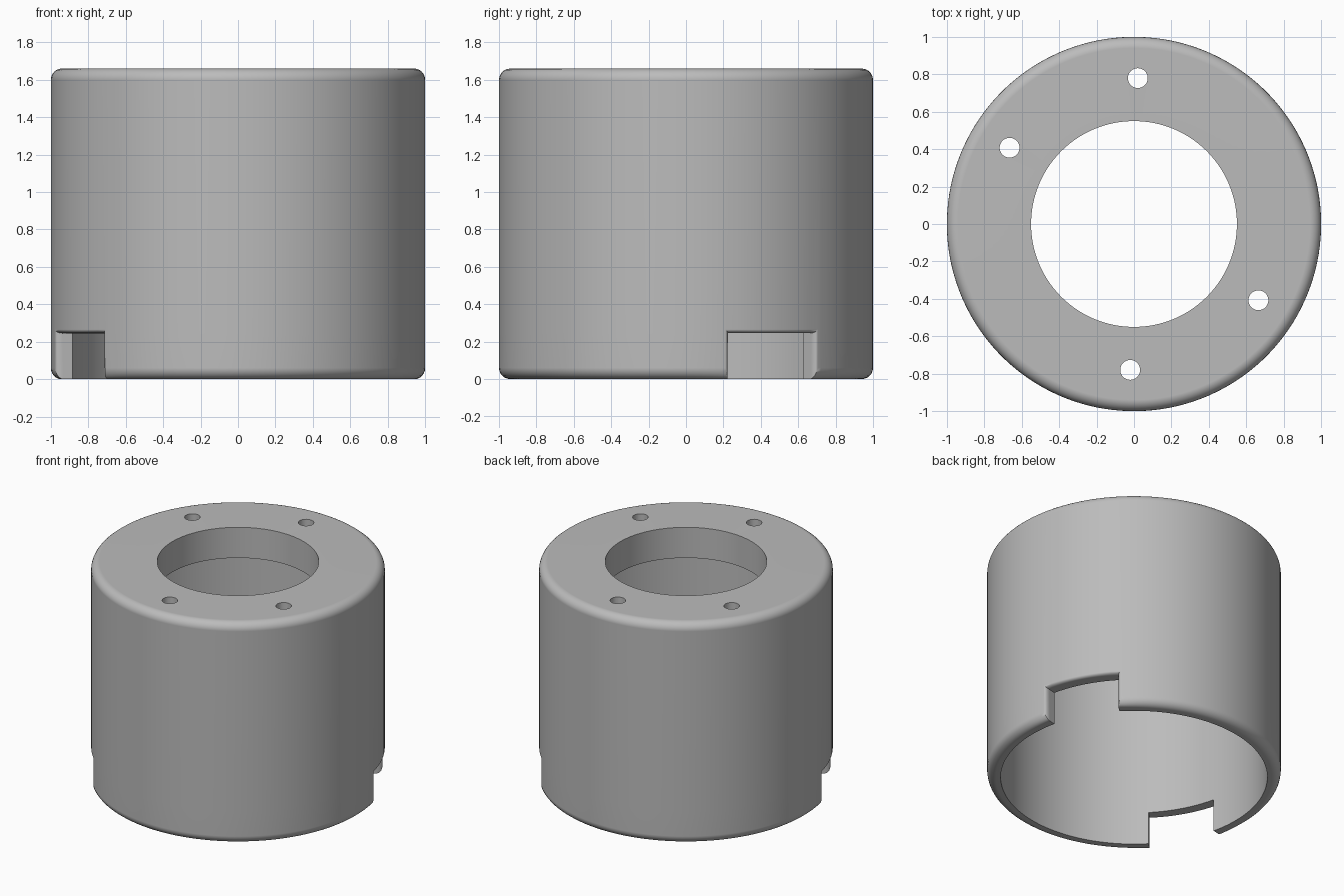
import bpy, bmesh
from math import cos, sin, radians

cube = bpy.data.objects.get("Cube")
if cube:
    bpy.data.objects.remove(cube, do_unlink=True)

# Main dimensions
R_OUT, R_IN, R_HOLE = 1.0, 0.908, 0.55
HEIGHT, PLATE_Z, NOTCH_Z = 1.66, 1.43, 0.245
AXIS, HALF = 28.5, 15.2          # notch direction and half width, degrees
RIM_R, NOTCH_R = 0.06, 0.02      # edge roundings
N_NOTCH, N_WALL = 12, 60         # sectors per notch and per wall stretch

grey = bpy.data.materials.new("plain_grey")
grey.use_nodes = True
grey.diffuse_color = (0.5, 0.5, 0.5, 1)
grey.node_tree.nodes["Principled BSDF"].inputs["Base Color"].default_value = (0.5, 0.5, 0.5, 1)

# Sector angles, each flagged when it lies in a notch
sectors = []
for side in (0, 180):
    start = AXIS - HALF + side
    sectors += [(start + 2 * HALF * i / N_NOTCH, True) for i in range(N_NOTCH)]
    rest = 180 - 2 * HALF
    sectors += [(start + 2 * HALF + rest * i / N_WALL, False) for i in range(N_WALL)]

# Cup cross-section: up the outside, over the plate, down the inside
profile = [(R_OUT, 0), (R_OUT, NOTCH_Z), (R_OUT, HEIGHT), (R_HOLE, HEIGHT),
           (R_HOLE, PLATE_Z), (R_IN, PLATE_Z), (R_IN, NOTCH_Z), (R_IN, 0)]
bm = bmesh.new()
weight = bm.edges.layers.float.new("bevel_weight_edge")
rings = [[bm.verts.new((r * cos(radians(a)), r * sin(radians(a)), z)) for r, z in profile]
         for a, _ in sectors]


def mark(v1, v2, radius):
    bm.edges.get((v1, v2))[weight] = radius / RIM_R


for k, (_, notched) in enumerate(sectors):
    a, b = rings[k], rings[(k + 1) % len(rings)]
    n = len(profile)
    spans = [(i, (i + 1) % n) for i in range(n)]
    if notched:
        spans = [s for s in spans if 0 not in s and 7 not in s] + [(6, 1)]
    for i, j in spans:
        bm.faces.new((a[i], b[i], b[j], a[j]))
    mark(a[2], b[2], RIM_R)
    if notched:
        mark(a[1], b[1], NOTCH_R)
    else:
        mark(a[0], b[0], RIM_R)
    # Side wall where a notch begins or ends
    if notched != sectors[k - 1][1]:
        bm.faces.new((a[0], a[1], a[6], a[7]))
        mark(a[0], a[1], NOTCH_R)

bmesh.ops.delete(bm, geom=[v for v in bm.verts if not v.link_faces], context='VERTS')
bmesh.ops.recalc_face_normals(bm, faces=bm.faces[:])
mesh = bpy.data.meshes.new("housing")
bm.to_mesh(mesh)
bm.free()
mesh.materials.append(grey)
housing = bpy.data.objects.new("housing", mesh)
bpy.context.collection.objects.link(housing)

# Rounded outer edges
bevel = housing.modifiers.new("rounded_edges", 'BEVEL')
bevel.limit_method = 'WEIGHT'
bevel.width = RIM_R
bevel.segments = 6

# Four screw holes through the top plate
cutters = []
for step in (60, 120, 240, 300):
    a = radians(AXIS + step)
    bpy.ops.mesh.primitive_cylinder_add(
        vertices=32, radius=0.053, depth=0.6,
        location=(0.78 * cos(a), 0.78 * sin(a), HEIGHT - 0.1))
    cutter = bpy.context.object
    cutter.name = "screw_hole_cutter"
    cutter.hide_render = True
    cutter.data.materials.append(grey)
    cutters.append(cutter)
    cut = housing.modifiers.new("screw_hole", 'BOOLEAN')
    cut.object = cutter
    cut.solver = 'EXACT'

# Apply, drop the cutters and smooth the curved faces
bpy.ops.object.select_all(action='DESELECT')
housing.select_set(True)
bpy.context.view_layer.objects.active = housing
for name in [m.name for m in housing.modifiers]:
    bpy.ops.object.modifier_apply(modifier=name)
for cutter in cutters:
    bpy.data.objects.remove(cutter, do_unlink=True)
bpy.ops.object.shade_smooth_by_angle(angle=radians(30))
normals = housing.modifiers.new("even_shading", 'WEIGHTED_NORMAL')
normals.keep_sharp = True
